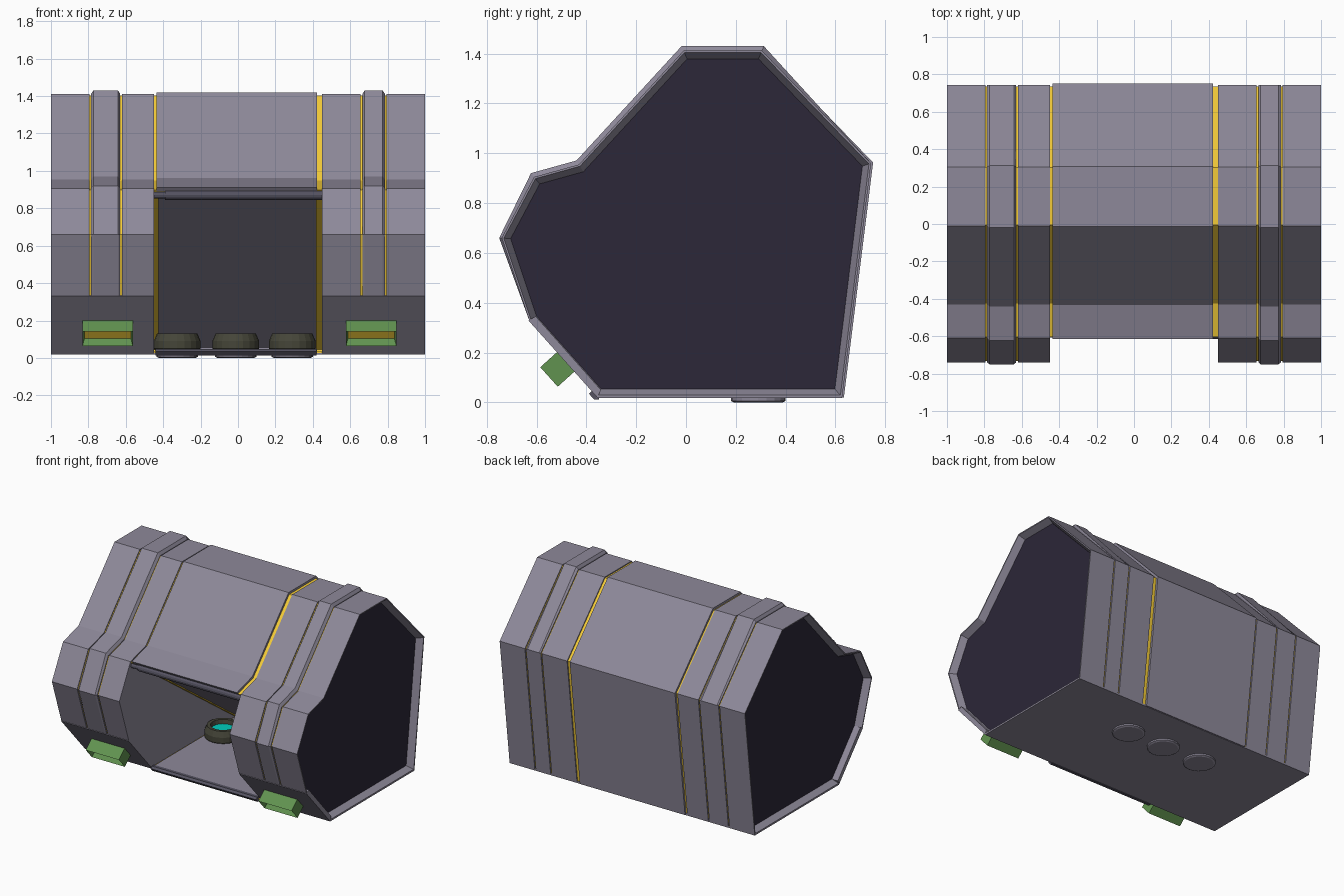
import bpy, bmesh, math
from mathutils import Vector, Matrix

if "Cube" in bpy.data.objects:
    bpy.data.objects.remove(bpy.data.objects["Cube"])


def material(name, col):
    m = bpy.data.materials.new(name)
    m.diffuse_color = (*col, 1)
    m.use_nodes = True
    m.node_tree.nodes["Principled BSDF"].inputs["Base Color"].default_value = m.diffuse_color
    return m


METAL = material("purple_grey", (0.27, 0.25, 0.32))
DARK = material("dark", (0.025, 0.02, 0.04))
STEEL = material("dark_steel", (0.09, 0.085, 0.12))
YELLOW = material("yellow", (0.9, 0.6, 0.04))
GREEN = material("green", (0.12, 0.29, 0.08))
OLIVE = material("olive", (0.06, 0.06, 0.04))
TEAL = material("teal", (0.0, 0.6, 0.5))

# main cross-section (y, z), front bottom corner first, then up and over
BODY = [(-.355, .02), (-.63, .33), (-.74, .66), (-.61, .905), (-.43, .955),
        (-.01, 1.412), (.305, 1.412), (.743, .96), (.627, .02)]


def offset(d):
    """Mitred outline of BODY moved outward by d, kept above the base plane."""
    out, n = [], len(BODY)
    for i in range(n):
        a, b, c = (Vector(BODY[(i + k) % n]) for k in (-1, 0, 1))
        e1, e2 = (b - a).normalized(), (c - b).normalized()
        n1, n2 = Vector((-e1.y, e1.x)), Vector((-e2.y, e2.x))
        p = b + (n1 + n2) * (d / (1 + n1.dot(n2)))
        out.append((p.x, max(p.y, .02)))
    return out


def finish(bm, name, mat):
    bmesh.ops.recalc_face_normals(bm, faces=bm.faces)
    me = bpy.data.meshes.new(name)
    bm.to_mesh(me)
    bm.free()
    ob = bpy.data.objects.new(name, me)
    bpy.context.collection.objects.link(ob)
    me.materials.append(mat)
    return ob


def loft(name, stations, mat):
    """Skin a list of (x, outline) and cap both ends."""
    bm = bmesh.new()
    rings = [[bm.verts.new((x, y, z)) for y, z in pts] for x, pts in stations]
    for r, s in zip(rings, rings[1:]):
        for i in range(len(r)):
            j = (i + 1) % len(r)
            bm.faces.new((r[i], r[j], s[j], s[i]))
    bm.faces.new(rings[0])
    bm.faces.new(rings[-1])
    return finish(bm, name, mat)


def prism(name, pts, x0, x1, mat):
    return loft(name, [(x0, pts), (x1, pts)], mat)


def lathe(name, prof, loc, mat, steps=20):
    bm = bmesh.new()
    vs = [bm.verts.new((r, 0, z)) for r, z in prof]
    es = [bm.edges.new(p) for p in zip(vs, vs[1:])]
    bmesh.ops.spin(bm, geom=vs + es, axis=(0, 0, 1), cent=(0, 0, 0),
                   angle=2 * math.pi, steps=steps)
    bmesh.ops.remove_doubles(bm, verts=bm.verts, dist=1e-4)
    ob = finish(bm, name, mat)
    ob.location = loc
    return ob


def rod(name, x0, x1, r, y, z, mat):
    bm = bmesh.new()
    bmesh.ops.create_cone(bm, cap_ends=True, segments=12, radius1=r, radius2=r, depth=x1 - x0)
    bm.transform(Matrix.Translation(((x0 + x1) / 2, y, z)) @ Matrix.Rotation(math.pi / 2, 4, 'Y'))
    return finish(bm, name, mat)


# left and right housings; bands rise over the front and top only
flat = offset(0)
high = offset(.018)
raised = flat[:1] + flat[1:2] + high[2:7] + flat[7:]
raised[2] = (-.75, .66)
for side, s, (a, b, c) in (("left", -1, (.45, .63, .785)), ("right", 1, (.45, .665, .785))):
    prism(side + "_groove_core", offset(-.008), s * (a + .01), s * .82, YELLOW)
    prism(side + "_inner_section", flat, s * a, s * (b - .009), METAL)
    loft(side + "_raised_band", [(s * b, flat), (s * (b + .012), raised),
                                 (s * (c - .012), raised), (s * c, flat)], METAL)
    # end section with an inward-sloping rim around a dark panel
    loft(side + "_end_section", [(s * (c + .009), flat), (s * 1.0, flat),
                                 (s * 1.0, offset(-.008)), (s * .95, offset(-.033))], METAL)
    prism(side + "_end_panel", offset(-.033), s * .94, s * .953, DARK)
    # smooth lower front plate that hides the grooves
    lo, li = offset(.003), offset(-.03)
    prism(side + "_lower_plate", [lo[0], lo[1], li[1], li[0]], s * .45, s * 1.0, METAL)


# open-fronted middle: lid, back and floor in one folded shell
def folded(name, out_d, in_d, floor, bottom, x0, x1, mat):
    o, i = offset(out_d), offset(in_d)
    for p in (o, i):
        h = bottom if p is o else floor
        p[8], p[0] = (p[8][0], h), (-.36, h)
    return prism(name, o[3:] + o[:1] + i[:1] + i[:2:-1], x0, x1, mat)


folded("middle_shell", .008, -.04, .045, .02, -.436, .422, METAL)
folded("middle_groove_core", -.008, -.03, .035, .025, -.46, .46, YELLOW)

# flat base plate over the whole underside
prism("base_plate", [(-.355, .017), (-.358, .03), (.627, .03), (.627, .017)], -1, 1, METAL)

# sloping inner panel with yellow side strips
prism("inner_panel", [(-.54, .86), (.6, .05), (.62, .08), (-.52, .89)], -.43, .422, METAL)
for x0, x1 in ((-.449, -.425), (.418, .449)):
    prism("inner_strip", [(-.545, .855), (.595, .045), (.62, .08), (-.52, .89)], x0, x1, YELLOW)

# front lip and roller under the lid
prism("front_lip", [(-.35, .012), (-.37, .012), (-.39, .035), (-.375, .048), (-.35, .048)],
      -.44, .42, STEEL)
rod("roller", -.39, .45, .025, -.59, .87, STEEL)
rod("roller_pin", -.45, -.38, .017, -.59, .87, STEEL)

# three floor rings with glowing discs, and their caps under the base
for x in (-.325, -.012, .29):
    lathe("floor_ring", [(0, .03), (.11, .03), (.125, .05), (.125, .09), (.108, .13),
                         (.085, .13), (.078, .095), (0, .095)], (x, .29, 0), OLIVE)
    lathe("ring_disc", [(0, .1), (.08, .1), (.08, .095), (0, .095)], (x, .29, 0), TEAL)
    lathe("base_cap", [(0, 0), (.098, 0), (.11, .006), (.11, .025), (0, .025)], (x, .29, 0), METAL)

# recessed green feet on the front lower slope
for name, x in (("left_foot", -.697), ("right_foot", .712)):
    bm = bmesh.new()
    bmesh.ops.create_cube(bm, size=1)
    bm.transform(Matrix.Diagonal((.27, .105, .105, 1)))
    bm.faces.ensure_lookup_table()
    front = min(bm.faces, key=lambda f: f.calc_center_median().y)
    bmesh.ops.inset_region(bm, faces=[front], thickness=.016)
    bmesh.ops.translate(bm, verts=front.verts, vec=(0, .05, 0))
    front.material_index = 1
    bm.transform(Matrix.Translation((x, -.511, .137)) @ Matrix.Rotation(math.radians(42), 4, 'X'))
    finish(bm, name, GREEN).data.materials.append(YELLOW)
